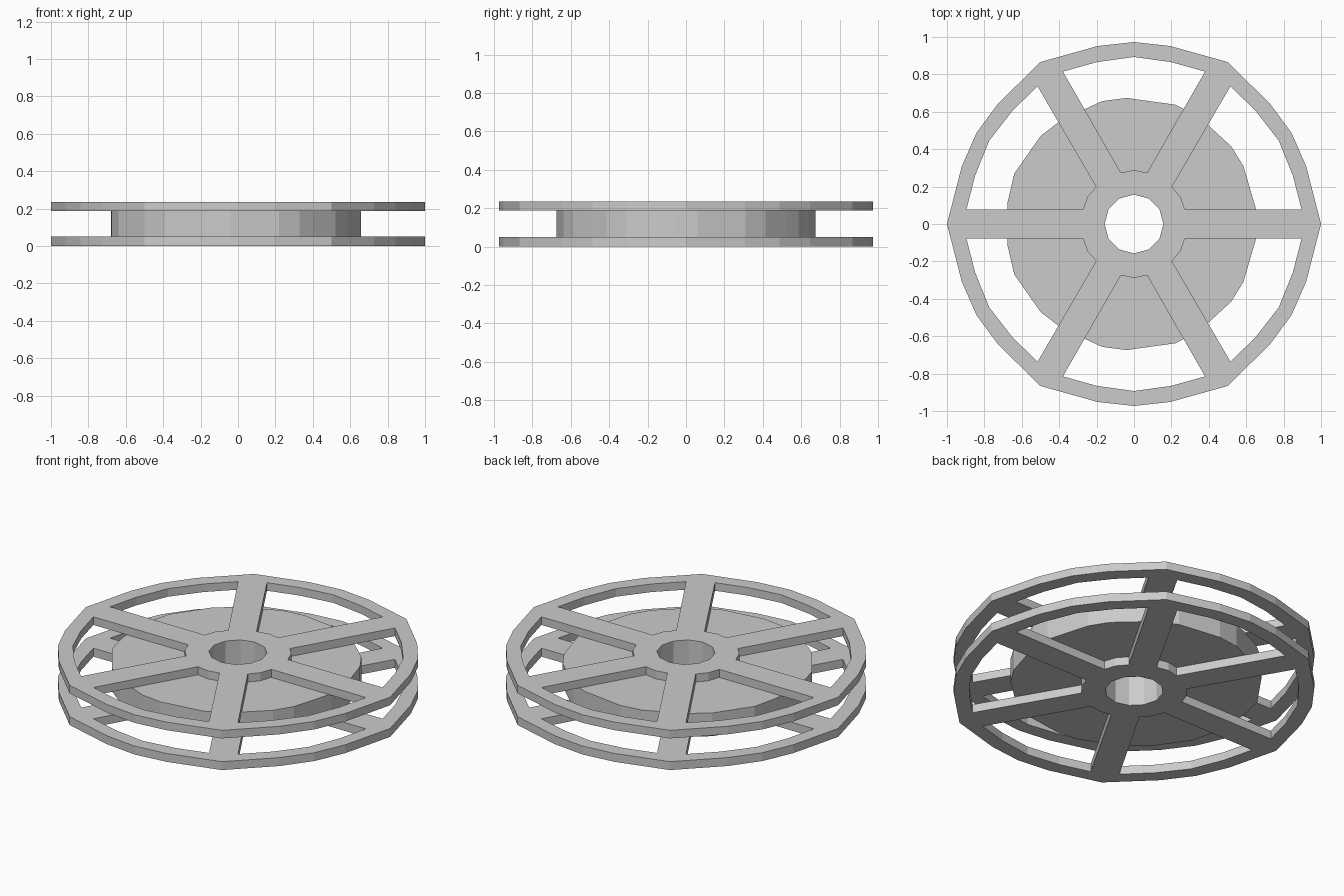
import bpy
import bmesh
from math import cos, sin, radians

if "Cube" in bpy.data.objects:
    bpy.data.objects.remove(bpy.data.objects["Cube"])


def polar(pairs, turn=0):
    return [(r * cos(radians(a + turn)), r * sin(radians(a + turn))) for a, r in pairs]


def plate(name, loops, z0, z1):
    """Extruded flat plate; loops inside the first one become holes."""
    cu = bpy.data.curves.new(name + "_outline", 'CURVE')
    cu.dimensions = '2D'
    cu.fill_mode = 'BOTH'
    cu.extrude = (z1 - z0) / 2
    for loop in loops:
        sp = cu.splines.new('POLY')
        sp.points.add(len(loop) - 1)
        for p, (x, y) in zip(sp.points, loop):
            p.co = (x, y, 0, 1)
        sp.use_cyclic_u = True
        sp.use_smooth = False
    tmp = bpy.data.objects.new(name + "_outline", cu)
    bpy.context.collection.objects.link(tmp)
    bpy.context.view_layer.update()
    dg = bpy.context.evaluated_depsgraph_get()
    me = bpy.data.meshes.new_from_object(tmp.evaluated_get(dg))
    bpy.data.objects.remove(tmp)

    bm = bmesh.new()
    bm.from_mesh(me)
    bmesh.ops.translate(bm, verts=bm.verts, vec=(0, 0, (z0 + z1) / 2))
    bmesh.ops.remove_doubles(bm, verts=bm.verts, dist=1e-4)
    bmesh.ops.recalc_face_normals(bm, faces=bm.faces)
    for f in bm.faces:
        f.smooth = False
    bm.to_mesh(me)
    bm.free()
    me.name = name
    ob = bpy.data.objects.new(name, me)
    bpy.context.collection.objects.link(ob)
    return ob


# Outlines: rim repeats every 60 degrees, with one window per sector
rim_sector = [(0, 1.0), (18.4, 0.971), (30, 0.973), (41.6, 0.971)]
window = [(5, 0.899), (17, 0.888), (30, 0.893), (43, 0.888), (55, 0.899),
          (44.3, 0.283), (30, 0.288), (15.7, 0.283)]
rim = [p for i in range(6) for p in polar(rim_sector, 60 * i)]
windows = [polar(window, 60 * i) for i in range(6)]
bore = polar([(30 * i, 0.157) for i in range(12)])

# Spoked flanges
plate("lower_flange", [rim, bore] + windows, 0.0, 0.05)
plate("upper_flange", [rim, bore] + windows, 0.188, 0.236)

# Slightly irregular wound core between the flanges, mirrored in y
half = [(0.658, 0.06), (0.585, 0.31), (0.52, 0.415), (0.40, 0.525), (0.33, 0.585),
        (0.22, 0.638), (-0.04, 0.674), (-0.17, 0.657), (-0.39, 0.555), (-0.50, 0.47),
        (-0.64, 0.27), (-0.675, 0.12)]
core = half + [(-0.68, 0.0)] + [(x, -y) for x, y in reversed(half)]
plate("wound_core", [core, bore], 0.05, 0.188)
